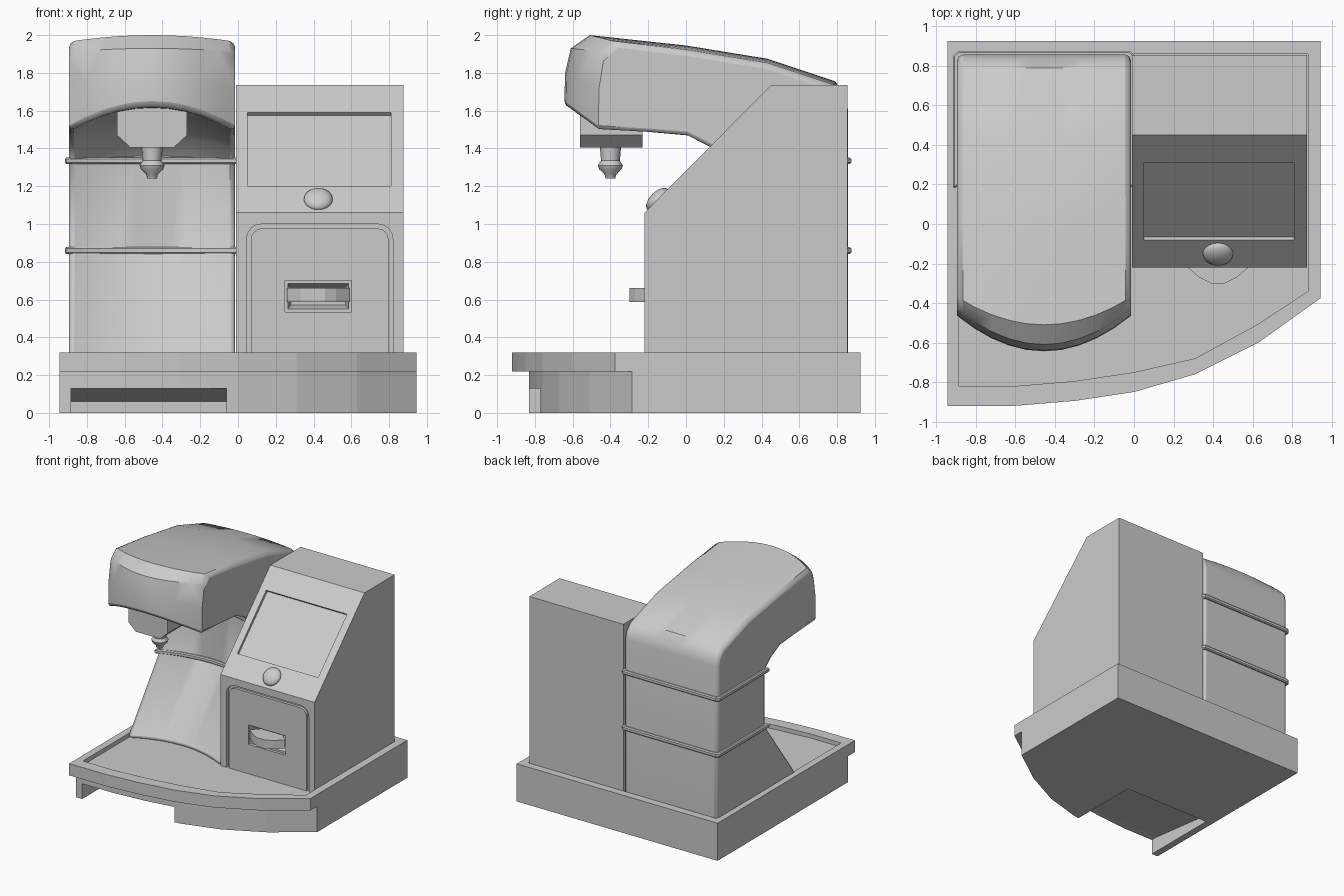
import bpy, bmesh, math
from mathutils import Matrix

cube = bpy.data.objects.get("Cube")
if cube:
    bpy.data.objects.remove(cube, do_unlink=True)

grey = bpy.data.materials.new("plain_grey")
grey.use_nodes = True
grey.diffuse_color = (0.6, 0.6, 0.6, 1)
grey.node_tree.nodes["Principled BSDF"].inputs["Base Color"].default_value = grey.diffuse_color


def finish(name, bm):
    bmesh.ops.recalc_face_normals(bm, faces=bm.faces)
    mesh = bpy.data.meshes.new(name)
    bm.to_mesh(mesh)
    bm.free()
    mesh.materials.append(grey)
    ob = bpy.data.objects.new(name, mesh)
    bpy.context.collection.objects.link(ob)
    return ob


def loft(name, rings, closed=False):
    """Skin equal-sized point loops, capping both ends."""
    bm = bmesh.new()
    loops = [[bm.verts.new(p) for p in ring] for ring in rings]
    n = len(loops[0])
    for a, b in zip(loops, loops[1:]):
        for i in range(n):
            j = (i + 1) % n
            bm.faces.new((a[i], a[j], b[j], b[i]))
    bm.faces.new(loops[0])
    bm.faces.new(loops[-1])
    return finish(name, bm)


def prism(name, pts, axis, lo, hi):
    place = {"x": lambda a, b, h: (h, a, b),
             "y": lambda a, b, h: (a, h, b),
             "z": lambda a, b, h: (a, b, h)}[axis]
    return loft(name, [[place(a, b, h) for a, b in pts] for h in (lo, hi)])


def rect(a0, a1, b0, b1):
    return [(a0, b0), (a1, b0), (a1, b1), (a0, b1)]


def activate(ob):
    bpy.ops.object.select_all(action="DESELECT")
    ob.select_set(True)
    bpy.context.view_layer.objects.active = ob


def cut(ob, cutter):
    cutter.hide_render = True
    mod = ob.modifiers.new("cut", "BOOLEAN")
    mod.operation = "DIFFERENCE"
    mod.solver = "EXACT"
    mod.object = cutter
    activate(ob)
    bpy.ops.object.modifier_apply(modifier=mod.name)
    bpy.data.objects.remove(cutter, do_unlink=True)


def smooth(ob, angle=35):
    activate(ob)
    bpy.ops.object.shade_smooth_by_angle(angle=math.radians(angle))


# Base: overhanging tray with a curved front over a set-back plinth
front = [(-0.945, -0.92), (-0.6, -0.92), (-0.3, -0.895), (0, -0.85),
         (0.31, -0.76), (0.63, -0.6), (0.945, -0.375)]
back = [(0.945, 0.925), (-0.945, 0.925)]
tray = prism("drip_tray", front + back, "z", 0.22, 0.32)
inner = [(-0.885, -0.82), (-0.6, -0.82), (-0.3, -0.795), (0, -0.75),
         (0.31, -0.68), (0.63, -0.505), (0.88, -0.34), (0.88, 0.86), (-0.885, 0.86)]
cut(tray, prism("tray_cutter", inner, "z", 0.285, 0.4))

plinth = prism("plinth", [(x, y + 0.09) for x, y in front] + back, "z", 0, 0.22)
notch = [(-0.95, -0.05), (-0.95, 0.13), (-0.77, 0.13), (-0.15, 0.06), (-0.15, -0.05)]
cut(plinth, prism("notch_cutter", notch, "x", -0.885, -0.06))

# Control housing with a sloped face
side = [(-0.22, 0.28), (-0.22, 1.06), (0.45, 1.735), (0.855, 1.735), (0.855, 0.28)]
housing = prism("control_housing", side, "x", -0.01, 0.875)

# Recessed screen on the slope
slope = Matrix.Translation((0.43, 0.115, 1.395)) @ Matrix.Rotation(math.radians(45), 4, "X")
bm = bmesh.new()
bmesh.ops.create_cube(bm, size=1, matrix=slope @ Matrix.Diagonal((0.76, 0.55, 0.04, 1)))
cut(housing, finish("screen_cutter", bm))


def arch(x0, x1, top, r, bottom):
    pts = [(x0, bottom), (x1, bottom)]
    for cx, start in ((x1 - r, 0), (x0 + r, 90)):
        for k in range(5):
            t = math.radians(start + k * 22.5)
            pts.append((cx + r * math.cos(t), top - r + r * math.sin(t)))
    return pts


# Door set in an arched groove, with a handle pocket
cut(housing, prism("door_cutter", arch(0.045, 0.82, 1.0, 0.08, 0.27), "y", -0.3, -0.195))
door = prism("door", arch(0.068, 0.797, 0.977, 0.06, 0.28), "y", -0.218, -0.195)
pocket = rect(0.25, 0.6, 0.535, 0.7)
cut(door, prism("pocket_cutter", pocket, "y", -0.3, -0.1))
cut(housing, loft("pocket_cutter", [
    [(x, -0.25, z) for x, z in pocket],
    [(x, -0.13, z) for x, z in rect(0.28, 0.57, 0.57, 0.665)]]))

# Bowed handle, thicker at the front
bow = [(0.26, -0.21), (0.33, -0.27), (0.39, -0.3), (0.46, -0.3),
       (0.52, -0.27), (0.59, -0.21), (0.5, -0.12), (0.35, -0.12)]
prism("door_handle", bow, "z", 0.587, 0.66)

# Domed button
bm = bmesh.new()
button_place = Matrix.Translation((0.425, -0.15, 1.13)) @ Matrix.Rotation(math.radians(45), 4, "X")
bmesh.ops.create_uvsphere(bm, u_segments=20, v_segments=10, radius=1,
                          matrix=button_place @ Matrix.Diagonal((0.077, 0.077, 0.04, 1)))
smooth(finish("button", bm))

# Column and head: a side profile that bows between the edges and the middle
# Each entry is y, z at the side edge, then the shift in y, z at the middle
profile = [
    (-0.23, 0.28, 0.12, 0), (0.20, 0.86, 0.10, 0), (0.20, 1.33, 0.10, 0.03),
    (0.12, 1.40, 0.10, 0.06), (0.0, 1.46, 0.08, 0.08), (-0.2, 1.475, 0, 0.12),
    (-0.465, 1.49, -0.18, 0.13), (-0.46, 1.72, -0.18, 0.08), (-0.43, 1.91, -0.18, 0.02),
    (-0.37, 1.965, -0.14, 0.035), (0, 1.92, 0, 0.025), (0.43, 1.85, 0, 0.025),
    (0.78, 1.735, 0.01, 0.02), (0.84, 1.68, 0, 0), (0.857, 1.61, 0, 0), (0.857, 0.28, 0, 0)]
MID, HALF, STEPS = -0.455, 0.44, 10
stations = [-1 + 2 * i / STEPS for i in range(STEPS + 1)]
rings = []
for u in stations:
    s = 1 - u * u
    rings.append([(MID + HALF * u, y + dy * s, z + dz * s) for y, z, dy, dz in profile])
body = loft("column_and_head", rings)
bevel = body.modifiers.new("soft_edges", "BEVEL")
bevel.width = 0.03
bevel.segments = 2
bevel.limit_method = "ANGLE"
bevel.angle_limit = math.radians(60)
smooth(body)

# Two bands round the column
for label, z in (("upper", 1.335), ("lower", 0.86)):
    outline = [(MID + 0.462 * u, 0.18 + 0.1 * (1 - u * u)) for u in stations]
    outline += [(0.007, 0.85), (-0.02, 0.875), (-0.89, 0.875), (-0.917, 0.85)]
    band = prism(label + "_band", outline, "z", z - 0.018, z + 0.018)
    edge = band.modifiers.new("soft_edges", "BEVEL")
    edge.width = 0.008
    edge.limit_method = "ANGLE"
    edge.angle_limit = math.radians(60)

# Dispensing block under the head
block = [(-0.64, 1.64), (-0.64, 1.47), (-0.57, 1.405), (-0.34, 1.405), (-0.27, 1.47), (-0.27, 1.64)]
prism("dispensing_block", block, "y", -0.56, -0.23)

# Turned nozzle
turned = [(0.057, 1.42), (0.05, 1.335), (0.066, 1.31), (0.06, 1.29), (0.032, 1.265), (0.025, 1.24)]
circle = [math.tau * k / 16 for k in range(16)]
nozzle = loft("nozzle", [[(MID + r * math.cos(t), -0.4 + r * math.sin(t), z) for t in circle]
                         for r, z in turned])
smooth(nozzle)
